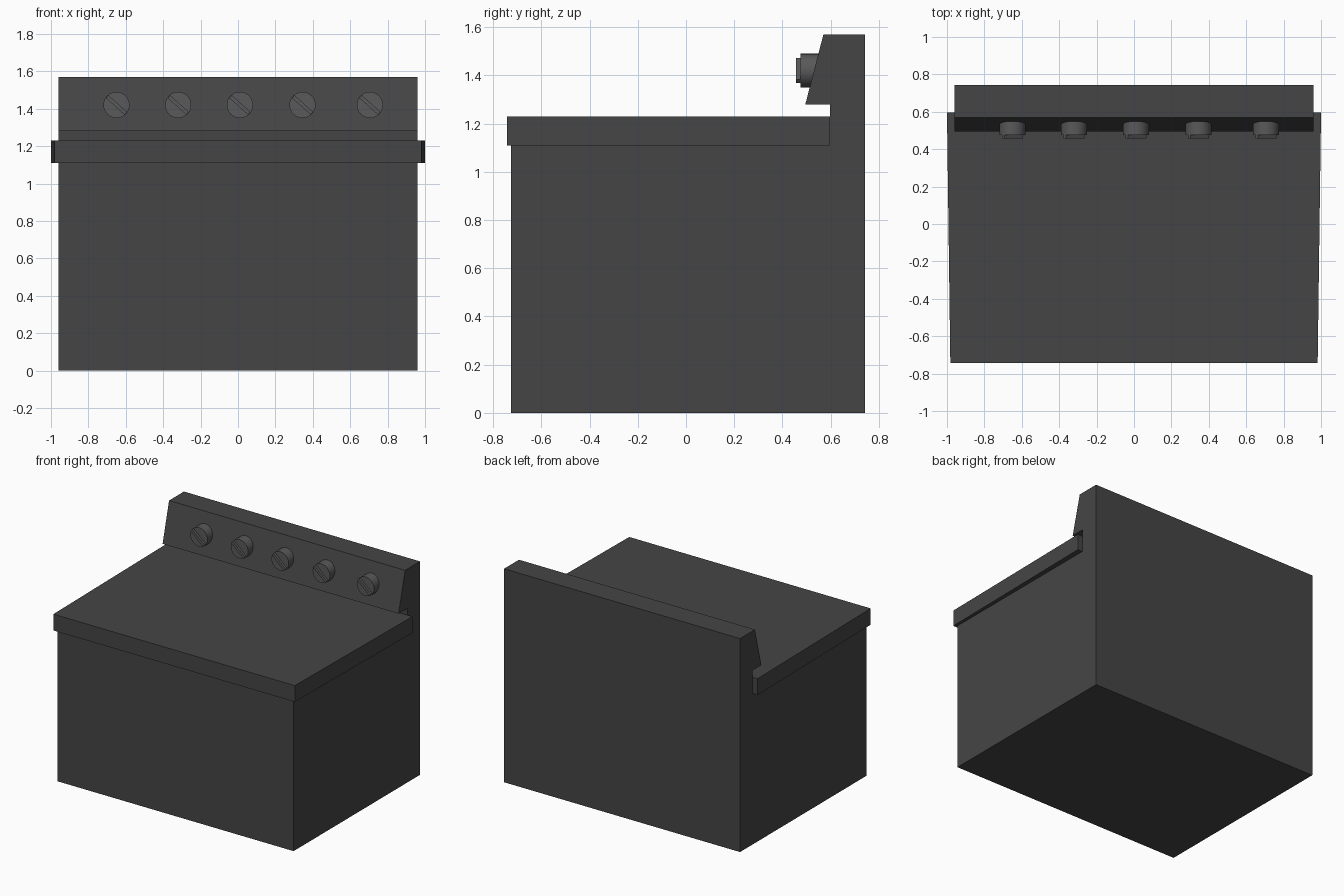
import bpy, bmesh, math
from mathutils import Matrix

if "Cube" in bpy.data.objects:
    bpy.data.objects.remove(bpy.data.objects["Cube"])


def material(name, value):
    mat = bpy.data.materials.new(name)
    mat.diffuse_color = (value, value, value, 1)
    mat.use_nodes = True
    mat.node_tree.nodes["Principled BSDF"].inputs["Base Color"].default_value = mat.diffuse_color
    return mat


def add_object(name, bm, mat):
    bmesh.ops.recalc_face_normals(bm, faces=bm.faces)
    mesh = bpy.data.meshes.new(name)
    bm.to_mesh(mesh)
    bm.free()
    mesh.materials.append(mat)
    obj = bpy.data.objects.new(name, mesh)
    bpy.context.collection.objects.link(obj)
    return obj


def prism(name, points, vector, mat):
    """Extrude a closed outline along a vector."""
    bm = bmesh.new()
    face = bm.faces.new([bm.verts.new(p) for p in points])
    geom = bmesh.ops.extrude_face_region(bm, geom=[face], use_keep_orig=True)["geom"]
    verts = [g for g in geom if isinstance(g, bmesh.types.BMVert)]
    bmesh.ops.translate(bm, verts=verts, vec=vector)
    return add_object(name, bm, mat)


dark = material("dark_enamel", 0.06)
knob_grey = material("knob_grey", 0.10)

# Cabinet with the sloped control panel in one side profile (y, z)
profile = [(-0.725, 0), (0.743, 0), (0.743, 1.57), (0.57, 1.57),
           (0.495, 1.28), (0.597, 1.28), (0.597, 1.11), (-0.725, 1.11)]
prism("stove_body", [(-0.96, y, z) for y, z in profile], (1.92, 0, 0), dark)

# Cooktop slab, slightly wider towards the back
top = [(-0.982, -0.743), (0.982, -0.743), (1.0, 0.597), (-1.0, 0.597)]
prism("cooktop", [(x, y, 1.11) for x, y in top], (0, 0, 0.12), dark)

# Control knobs: round base with a diagonal grip ridge
for i, x in enumerate((-0.65, -0.32, 0.01, 0.345, 0.705)):
    bm = bmesh.new()
    bmesh.ops.create_cone(bm, cap_ends=True, segments=32, radius1=0.07, radius2=0.07,
                          depth=0.09,
                          matrix=Matrix.Translation((x, 0.52, 1.42)) @ Matrix.Rotation(math.pi / 2, 4, 'X'))
    knob = add_object(f"knob_{i + 1}", bm, knob_grey)
    for poly in knob.data.polygons:
        poly.use_smooth = len(poly.vertices) == 4
    knob.data.set_sharp_from_angle(angle=math.radians(40))

    bm = bmesh.new()
    bmesh.ops.create_cube(bm, size=1, matrix=Matrix.Translation((x, 0.472, 1.42))
                          @ Matrix.Rotation(math.radians(42), 4, 'Y')
                          @ Matrix.Diagonal((0.134, 0.03, 0.02, 1)))
    add_object(f"knob_grip_{i + 1}", bm, knob_grey)
